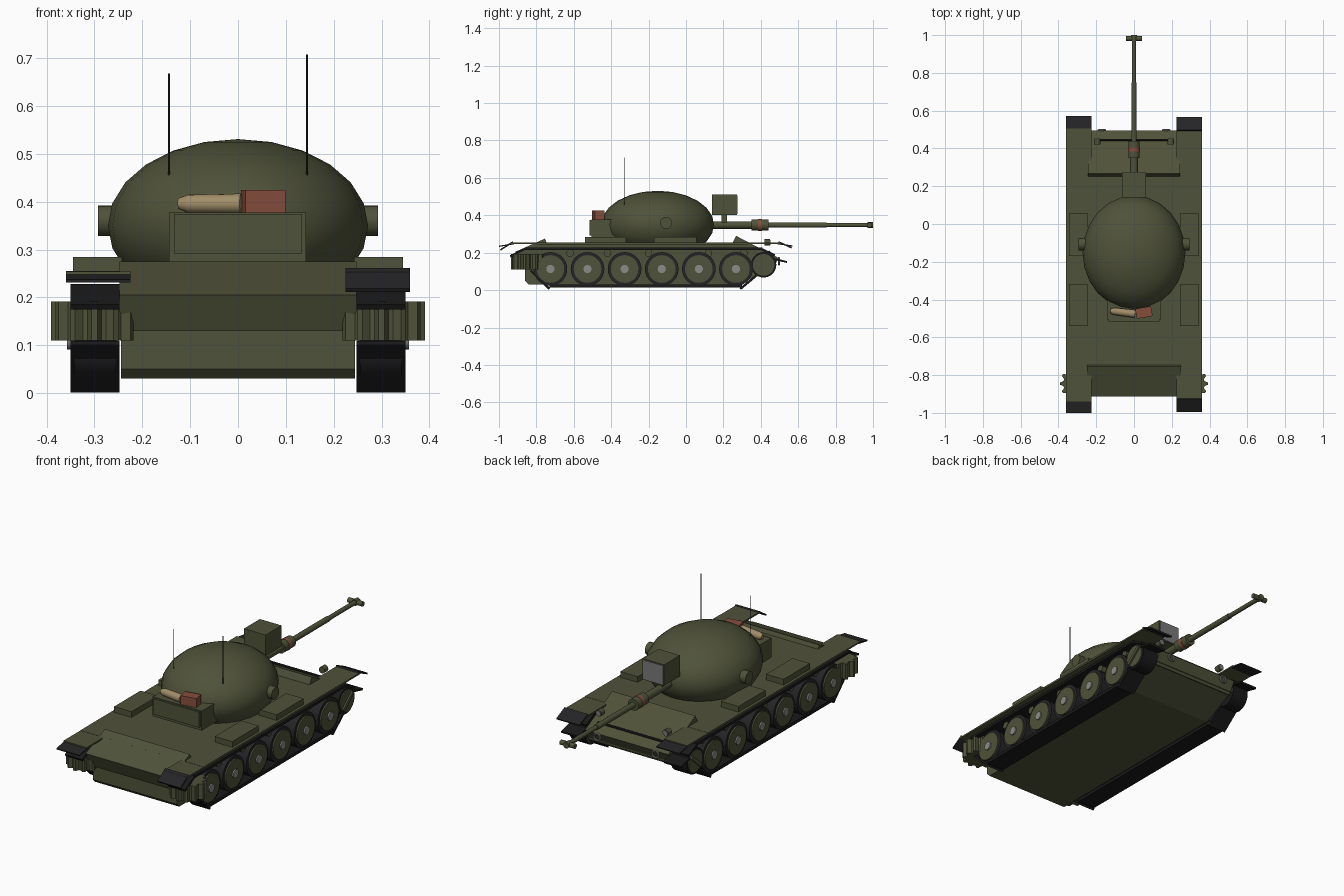
import bpy, bmesh, math
from mathutils import Matrix, Vector

if "Cube" in bpy.data.objects:
    bpy.data.objects.remove(bpy.data.objects["Cube"])


def mat(name, r, g, b):
    m = bpy.data.materials.new(name)
    m.diffuse_color = (r, g, b, 1)
    m.use_nodes = True
    m.node_tree.nodes["Principled BSDF"].inputs["Base Color"].default_value = m.diffuse_color
    return m


GREEN = mat("olive green", 0.078, 0.084, 0.041)
TRACK = mat("track black", 0.010, 0.010, 0.011)
RUBBER = mat("dark rubber", 0.018, 0.018, 0.020)
GREY = mat("light grey", 0.26, 0.26, 0.25)
LENS = mat("lens grey", 0.19, 0.19, 0.19)
TAN = mat("canvas tan", 0.36, 0.27, 0.14)
RED = mat("rust red", 0.24, 0.075, 0.045)


def finish(bm, name, m, smooth=False):
    bmesh.ops.recalc_face_normals(bm, faces=bm.faces)
    me = bpy.data.meshes.new(name)
    bm.to_mesh(me)
    bm.free()
    me.materials.append(m)
    ob = bpy.data.objects.new(name, me)
    bpy.context.collection.objects.link(ob)
    if smooth:
        bpy.ops.object.select_all(action='DESELECT')
        bpy.context.view_layer.objects.active = ob
        ob.select_set(True)
        bpy.ops.object.shade_smooth_by_angle(angle=math.radians(35))
    return ob


def box(name, lo, hi, m, rx=0, rz=0):
    lo, hi = Vector(lo), Vector(hi)
    bm = bmesh.new()
    bmesh.ops.create_cube(bm, size=1, matrix=Matrix.Translation((lo + hi) / 2)
                          @ Matrix.Rotation(rz, 4, 'Z') @ Matrix.Rotation(rx, 4, 'X')
                          @ Matrix.Diagonal((*(hi - lo), 1)))
    return finish(bm, name, m)


def rod(name, a, b, r, m, r2=None, n=24):
    a, b = Vector(a), Vector(b)
    d = b - a
    bm = bmesh.new()
    bmesh.ops.create_cone(bm, cap_ends=True, segments=n, radius1=r, radius2=r if r2 is None else r2,
                          depth=d.length, matrix=Matrix.Translation((a + b) / 2)
                          @ d.to_track_quat('Z', 'Y').to_matrix().to_4x4())
    return finish(bm, name, m, True)


def prism(name, pts, x0, x1, m):
    """Side profile (y, z) pushed out along x."""
    bm = bmesh.new()
    f = bm.faces.new([bm.verts.new((x0, y, z)) for y, z in pts])
    g = bmesh.ops.extrude_face_region(bm, geom=[f])["geom"]
    bmesh.ops.translate(bm, vec=(x1 - x0, 0, 0), verts=[v for v in g if isinstance(v, bmesh.types.BMVert)])
    return finish(bm, name, m)


def strip(name, p, q, x0, x1, t, m):
    """Flat plate between two (y, z) points."""
    p, q = Vector(p), Vector(q)
    n = (q - p).orthogonal().normalized() * t / 2
    return prism(name, [p + n, q + n, q - n, p - n], x0, x1, m)


# Hull, sloped end plates and deck
prism("hull", [(-.82, .245), (-.86, .13), (-.86, .05), (-.84, .03), (.28, .03), (.47, .12),
               (.47, .165), (.33, .245)], -.245, .245, GREEN)
prism("rear_plate", [(-.755, .275), (-.912, .205), (-.878, .13), (-.72, .20)], -.248, .248, GREEN)
prism("front_plate", [(.268, .29), (.495, .172), (.46, .105), (.235, .223)], -.243, .243, GREEN)
box("deck", (-.36, -.80, .245), (.36, .33, .255), GREEN)
rod("splash_bar", (-.2, .445, .205), (.2, .445, .205), .006, RUBBER, n=8)

for s, side in ((-1, "left"), (1, "right")):
    def X(a, b):
        return sorted((s * a, s * b))

    # Fender ends and stowage boxes
    f0, f1 = X(.225, .36)
    box(side + "_rear_fender", (f0, -.94, .246), (f1, -.79, .254), GREEN)
    box(side + "_front_fender", (f0, .32, .246), (f1, .505, .254), GREEN)
    b0, b1 = X(.243, .345)
    for y0, y1 in ((-.54, -.32), (-.17, .055)):
        box(side + "_stowage_box", (b0, y0, .25), (b1, y1, .285), GREEN)
    # Mud flaps: tilted on one side, nearly level on the other
    if s > 0:
        strip("right_rear_flap", (-.925, .258), (-.992, .215), f0, f1, .008, RUBBER)
        strip("right_front_flap", (.495, .258), (.565, .226), f0, f1, .008, RUBBER)
    else:
        strip("left_rear_flap", (-.92, .248), (-1, .234), f0, f1, .006, RUBBER)
        strip("left_front_flap", (.49, .248), (.57, .236), f0, f1, .006, RUBBER)

    # Track runs
    t0, t1 = X(.248, .35)
    runs = [((-.73, .023), (.30, .023), .016), ((-.86, .222), (.41, .222), .013),
            ((-.73, .006), (-.83, .105), .012), ((.29, .006), (.385, .085), .012),
            ((-.86, .222), (-.94, .18), .012), ((.40, .222), (.475, .185), .012),
            ((.465, .168), (.54, .15), .010)]
    for i, (p, q, t) in enumerate(runs):
        strip(f"{side}_track_{i}", p, q, t0, t1, t, TRACK)

    # Road wheels
    for i in range(6):
        y, z = -.725 + i * .1984, .113
        rod(side + "_tyre", (s * .255, y, z), (s * .342, y, z), .09, RUBBER, n=28)
        rod(side + "_wheel_disc", (s * .25, y, z), (s * .350, y, z), .074, GREEN, n=28)
        rod(side + "_wheel_hub", (s * .25, y, z), (s * .357, y, z), .022, GREY, n=16)
    # Idler with crossbar
    rod(side + "_idler_rim", (s * .25, .415, .135), (s * .342, .415, .135), .068, TRACK)
    rod(side + "_idler_disc", (s * .25, .415, .135), (s * .348, .415, .135), .058, GREEN)
    i0, i1 = X(.34, .356)
    strip(side + "_idler_bar", (.375, .10), (.455, .17), i0, i1, .018, GREEN)
    # Return rollers
    for y in (-.62, -.42, -.2, .12, .31):
        rod(side + "_return_roller", (s * .24, y, .198), (s * .325, y, .198), .02, GREEN, n=12)

    # Toothed drive sprocket, upright axis
    bm = bmesh.new()
    vs = []
    for k in range(48):
        r = .091 if k % 4 < 2 else .074
        a = math.tau * (k - .5) / 48
        vs.append(bm.verts.new((s * .3 + r * math.cos(a), -.845 + r * math.sin(a), .11)))
    g = bmesh.ops.extrude_face_region(bm, geom=[bm.faces.new(vs)])["geom"]
    bmesh.ops.translate(bm, vec=(0, 0, .082), verts=[v for v in g if isinstance(v, bmesh.types.BMVert)])
    finish(bm, side + "_sprocket", GREEN)

    # Headlight and tow ring
    rod(side + "_headlight", (s * .195, .42, .255), (s * .195, .45, .255), .017, GREEN, n=16)
    rod(side + "_headlight_lens", (s * .195, .45, .255), (s * .195, .453, .255), .014, LENS, n=16)
    bpy.ops.mesh.primitive_torus_add(major_radius=.018, minor_radius=.005, major_segments=16, minor_segments=8,
                                     location=(s * .17, .497, .155), rotation=(math.pi / 2, 0, 0))
    ring = bpy.context.object
    ring.name = side + "_tow_ring"
    ring.data.materials.append(GREY)
    # Turret side drum and antenna
    rod(side + "_turret_drum", (s * .2, -.107, .36), (s * .293, -.107, .36), .032, GREEN)
    rod(side + "_antenna", (s * .144, -.33, .42), (s * .144, -.33, .708 if s > 0 else .668), .002, RUBBER, n=8)

# Turret dome
bm = bmesh.new()
bmesh.ops.create_uvsphere(bm, u_segments=24, v_segments=12, radius=1,
                          matrix=Matrix.Translation((0, -.152, .35)) @ Matrix.Diagonal((.272, .302, .181, 1)))
finish(bm, "turret", GREEN, True)

# Gun
Z = .348
for name, y0, y1, r, m in (("gun_base", .10, .36, .020, GREEN), ("gun_sleeve", .35, .44, .030, GREEN),
                           ("gun_band", .385, .405, .0315, RED), ("barrel_thick", .43, .75, .0145, GREEN),
                           ("barrel_thin", .74, 1.0, .0115, GREEN), ("muzzle_ring", .97, 1.0, .016, GREEN)):
    rod(name, (0, y0, Z), (0, y1, Z), r, m)
rod("muzzle_brake", (-.042, .982, Z), (.042, .982, Z), .013, GREEN, n=16)

# Searchlight over the gun
box("searchlight", (-.063, .14, .402), (.063, .272, .512), GREEN)
box("searchlight_lens", (-.058, .272, .407), (.058, .276, .507), LENS)
box("searchlight_stem", (-.014, .19, .35), (.014, .218, .405), GREEN)

# Rear bin with bedroll and crate
box("turret_bin", (-.144, -.505, .275), (.142, -.36, .378), GREEN)
box("bin_panel", (-.134, -.515, .292), (.134, -.505, .374), GREEN)
rod("bedroll", (.006, -.476, .396), (-.105, -.462, .396), .021, TAN, r2=.019, n=16)
rod("bedroll_end", (-.105, -.462, .396), (-.125, -.46, .396), .019, TAN, r2=.011, n=16)
box("crate", (.01, -.495, .375), (.095, -.442, .425), RED, rz=math.radians(10))
